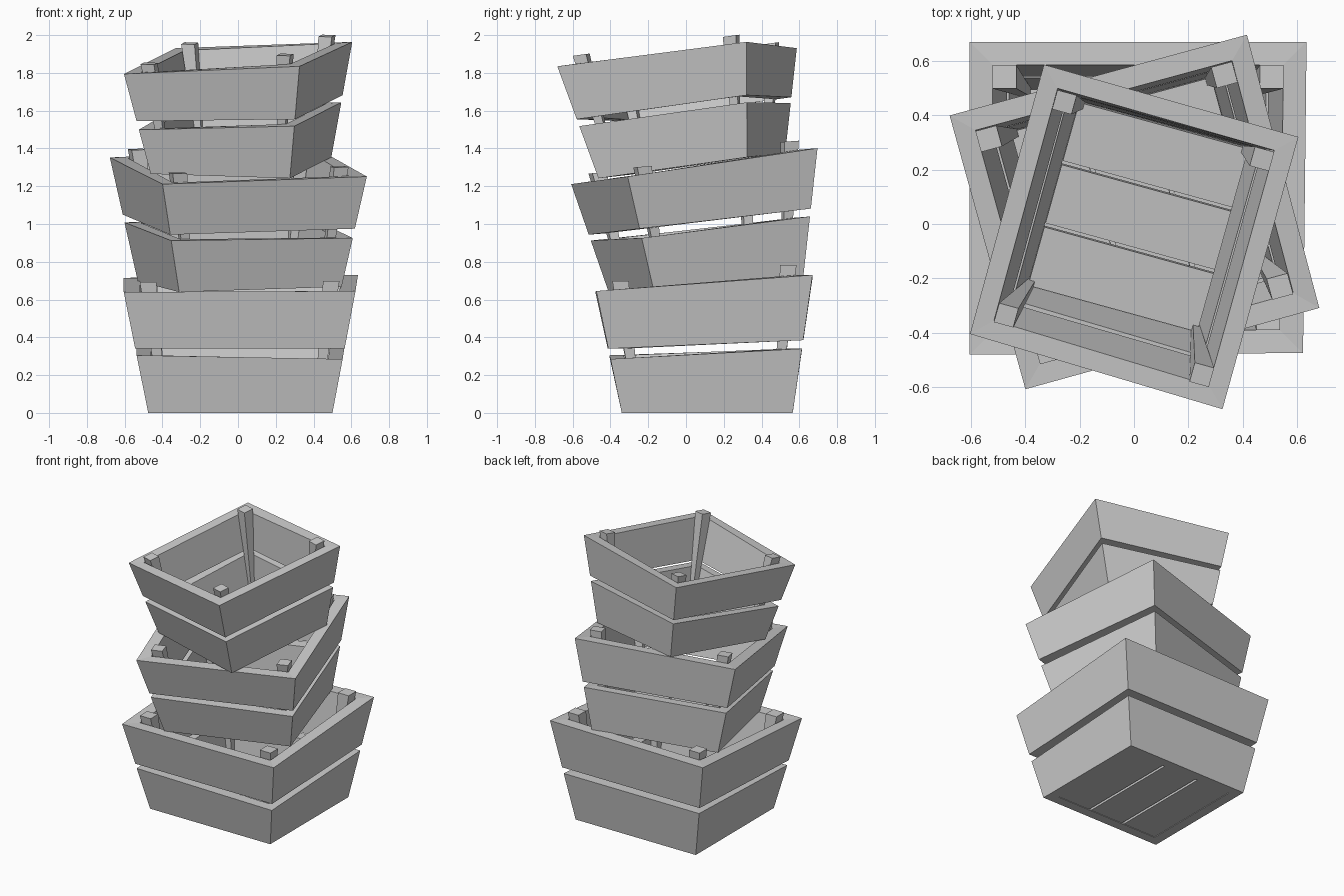
import bpy
from mathutils import Matrix, Vector

if "Cube" in bpy.data.objects:
    bpy.data.objects.remove(bpy.data.objects["Cube"])

# Crate master shape, corners ordered front-left, front-right, back-right, back-left
BASE = [Vector(p) for p in ((-.475, -.34), (.50, -.34), (.50, .565), (-.475, .565))]
RIM = [Vector(p) for p in ((-.605, -.48), (.622, -.475), (.635, .67), (-.605, .67))]
RIM_Z = (.64, .645, .73, .715)
LEVELS = [(0, 0, 0, 0), (.305, .285, .34, .34), (.34, .34, .385, .385), RIM_Z]
SIGNS = [(1, 1), (-1, 1), (-1, -1), (1, -1)]      # direction towards the inside
RIM_CENTRE = Vector((.012, .0965, .6825))


def corner(i, z, inset):
    """Point on slanted corner edge i at height z, moved inwards."""
    p = BASE[i].lerp(RIM[i], z / RIM_Z[i])
    return Vector((p.x + SIGNS[i][0] * inset, p.y + SIGNS[i][1] * inset, z))


def thickness(i, z):
    return .07 + .015 * z / RIM_Z[i]


def add_mesh(name, verts, faces, matrix):
    me = bpy.data.meshes.new(name)
    me.from_pydata([matrix @ Vector(v) for v in verts], [], faces)
    me.update()
    ob = bpy.data.objects.new(name, me)
    bpy.context.collection.objects.link(ob)
    return ob


def add_prism(name, low, high, matrix):
    """Solid between two quads."""
    faces = [(3, 2, 1, 0), (4, 5, 6, 7)]
    faces += [(k, (k + 1) % 4, (k + 1) % 4 + 4, k + 4) for k in range(4)]
    return add_mesh(name, low + high, faces, matrix)


def add_band(name, low, high, matrix):
    """Four mitred planks forming one closed frame."""
    loops = []
    for zs, inner in ((low, False), (high, False), (high, True), (low, True)):
        loops += [corner(i, zs[i], thickness(i, zs[i]) if inner else 0) for i in range(4)]
    faces = []
    for r in range(4):
        a, b = r * 4, (r + 1) % 4 * 4
        faces += [(a + k, a + (k + 1) % 4, b + (k + 1) % 4, b + k) for k in range(4)]
    add_mesh(name, loops, faces, matrix)


def add_post(name, i, matrix):
    """Corner post, widening upwards and standing proud of the rim."""
    sx, sy = SIGNS[i]
    ends = []
    for z, xy_z, w in ((.02, .02, .03), (RIM_Z[i] + .052, RIM_Z[i], .087)):
        p = corner(i, xy_z, thickness(i, xy_z))
        quad = [(p.x, p.y, z), (p.x + sx * w, p.y, z),
                (p.x + sx * w, p.y + sy * w, z), (p.x, p.y + sy * w, z)]
        ends.append(quad if sx * sy > 0 else quad[::-1])
    add_prism(name, ends[0], ends[1], matrix)


def add_crate(label, rim_centre, yaw, scale, slope):
    normal = Vector((-slope[0], -slope[1], 1))
    tilt = Vector((0, 0, 1)).rotation_difference(normal).to_matrix().to_4x4()
    matrix = (Matrix.Translation(rim_centre) @ tilt @ Matrix.Rotation(yaw, 4, 'Z')
              @ Matrix.Scale(scale, 4) @ Matrix.Translation(-RIM_CENTRE))
    add_band(label + "_lower_planks", LEVELS[0], LEVELS[1], matrix)
    add_band(label + "_upper_planks", LEVELS[2], LEVELS[3], matrix)
    for i, place in enumerate(("front_left", "front_right", "back_right", "back_left")):
        add_post(f"{label}_post_{place}", i, matrix)
    # Three floor slats running front to back
    x0, x1, y0, y1, gap = -.405, .43, -.27, .495, .018
    w = (x1 - x0 - 2 * gap) / 3
    for k in range(3):
        a = x0 + k * (w + gap)
        ends = [[(a, y0, z), (a + w, y0, z), (a + w, y1, z), (a, y1, z)] for z in (.004, .05)]
        add_prism(f"{label}_floor_slat_{k + 1}", ends[0], ends[1], matrix)


# Stack of three crates, each resting on the slanted rim below
add_crate("bottom_crate", RIM_CENTRE, 0, 1, (0, 0))
add_crate("middle_crate", Vector((.005, .045, 1.304)), .267, .915, (.012, .075))
add_crate("top_crate", Vector((-.001, -.045, 1.881)), -1.841, .845, (.007, .14))
